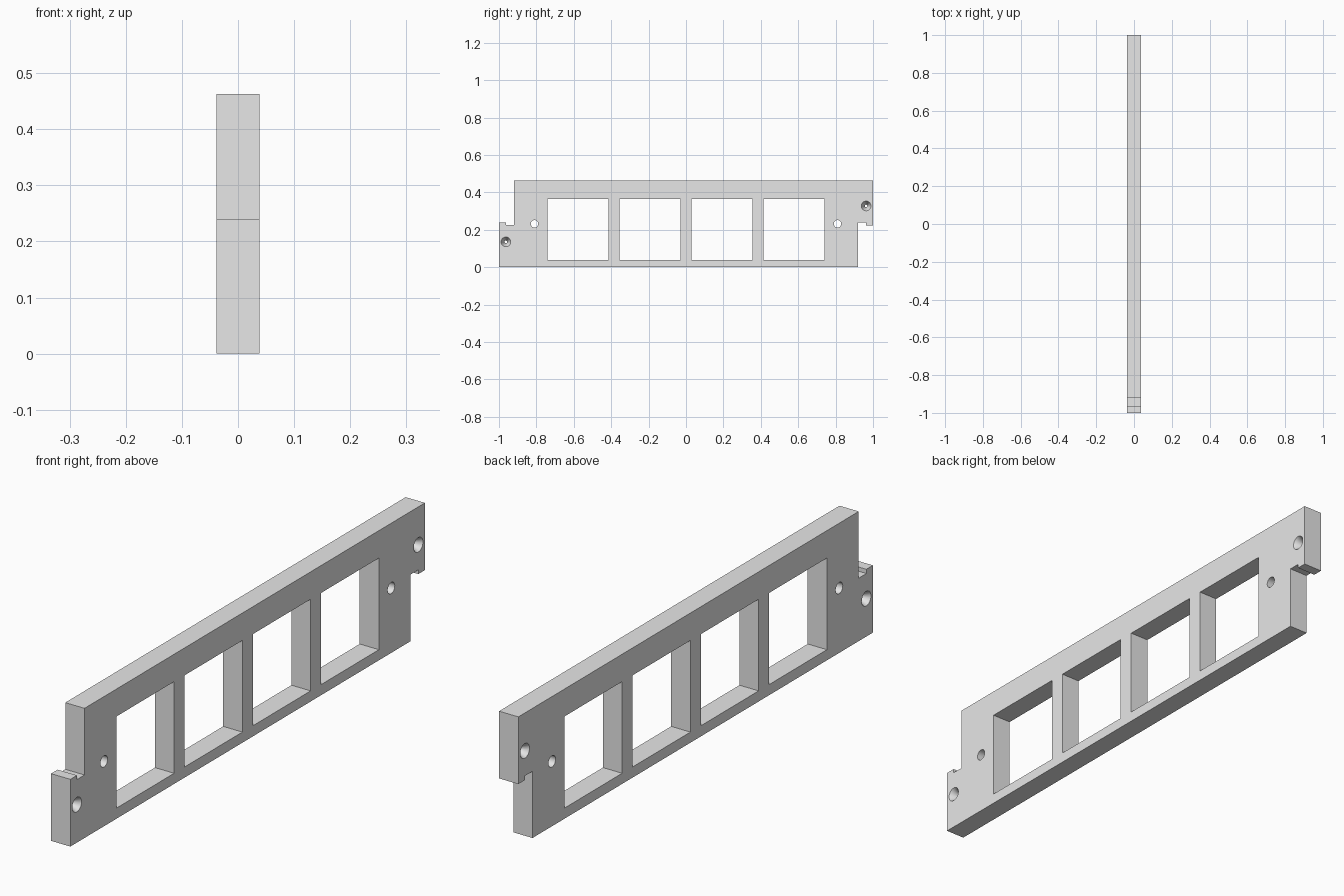
import bpy, bmesh, math
from mathutils import Matrix

if "Cube" in bpy.data.objects:
    bpy.data.objects.remove(bpy.data.objects["Cube"])

HALF = 0.038              # half thickness along x
HEIGHT = 0.463
MID = HEIGHT / 2

grey = bpy.data.materials.new("light grey")
grey.diffuse_color = (0.8, 0.8, 0.8, 1)
grey.use_nodes = True
grey.node_tree.nodes["Principled BSDF"].inputs["Base Color"].default_value = grey.diffuse_color


def make_object(name, bm):
    bmesh.ops.recalc_face_normals(bm, faces=bm.faces)
    mesh = bpy.data.meshes.new(name)
    bm.to_mesh(mesh)
    bm.free()
    mesh.materials.append(grey)
    obj = bpy.data.objects.new(name, mesh)
    bpy.context.collection.objects.link(obj)
    return obj


def prism(name, points, half):
    """Extrude a (y, z) outline along x."""
    bm = bmesh.new()
    face = bm.faces.new([bm.verts.new((-half, y, z)) for y, z in points])
    ext = bmesh.ops.extrude_face_region(bm, geom=[face])
    verts = [v for v in ext["geom"] if isinstance(v, bmesh.types.BMVert)]
    bmesh.ops.translate(bm, verts=verts, vec=(2 * half, 0, 0))
    return make_object(name, bm)


def lathe(name, y, z, profile, sides=32):
    """Closed solid of revolution about x from (x, radius) pairs."""
    bm = bmesh.new()
    rings = []
    for x, r in profile:
        angles = [2 * math.pi * i / sides for i in range(sides)]
        rings.append([bm.verts.new((x, y + r * math.cos(a), z + r * math.sin(a)))
                      for a in angles])
    for a, b in zip(rings, rings[1:]):
        for i in range(sides):
            j = (i + 1) % sides
            bm.faces.new((a[i], a[j], b[j], b[i]))
    bm.faces.new(rings[0])
    bm.faces.new(rings[-1])
    return make_object(name, bm)


# Plate outline: one stepped end, repeated by a half turn about the centre
half_outline = [(-0.92, HEIGHT), (-0.92, 0.225), (-0.963, 0.225),
                (-0.963, 0.24), (-1, 0.24), (-1, 0)]
outline = half_outline + [(-y, HEIGHT - z) for y, z in half_outline]
plate = prism("window_plate", outline, HALF)

cutters = []

# Four square windows
for i in range(4):
    c = (i - 1.5) * 0.385
    w = 0.163
    cutters.append(prism("window_cutter", [(c - w, 0.038), (c + w, 0.038),
                                           (c + w, 0.365), (c - w, 0.365)], 0.1))

# Plain holes and double countersunk holes at both ends
over = 0.01
slope = (0.026 - 0.007) / (HALF - 0.004)
rim = 0.026 + slope * over
cone = [(-HALF - over, rim), (-0.004, 0.007), (0.004, 0.007), (HALF + over, rim)]
for s in (-1, 1):
    cutters.append(lathe("hole_cutter", s * 0.81, MID, [(-0.1, 0.02), (0.1, 0.02)]))
    cutters.append(lathe("countersink_cutter", s * 0.963, MID + s * 0.096, cone))

bpy.context.view_layer.objects.active = plate
for cutter in cutters:
    mod = plate.modifiers.new("cut", 'BOOLEAN')
    mod.operation = 'DIFFERENCE'
    mod.solver = 'EXACT'
    mod.object = cutter
    bpy.ops.object.modifier_apply(modifier=mod.name)
for cutter in cutters:
    bpy.data.objects.remove(cutter)

# Smooth the hole walls, keep edges crisp
bpy.ops.object.select_all(action='DESELECT')
plate.select_set(True)
bpy.ops.object.shade_smooth_by_angle(angle=math.radians(30))
